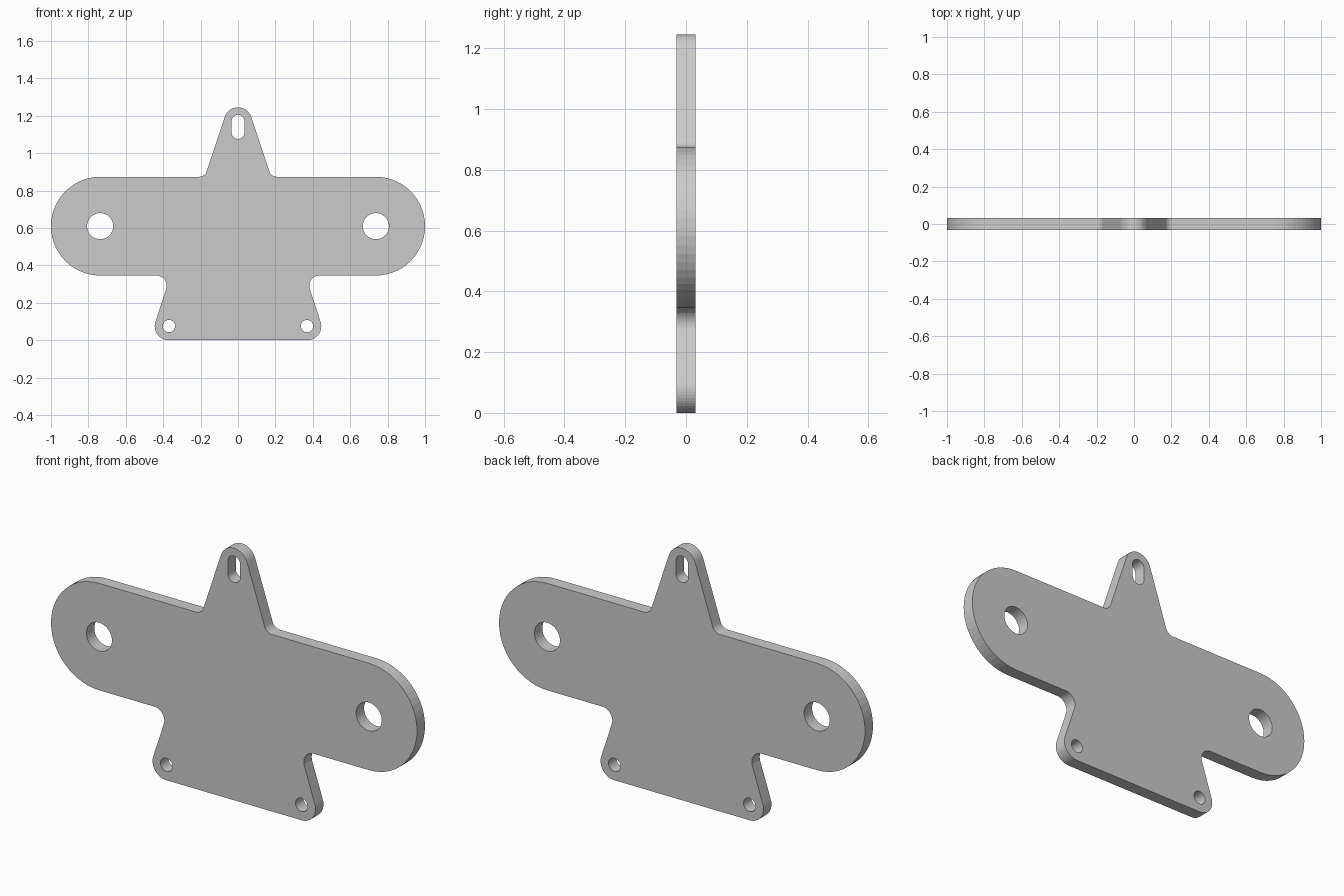
import bpy, bmesh, math
from mathutils import Vector, Matrix

if "Cube" in bpy.data.objects:
    bpy.data.objects.remove(bpy.data.objects["Cube"])

HALF_THICKNESS = 0.031


def rounded(corners, steps=14):
    """Closed outline with every corner (x, z, radius) replaced by an arc."""
    out = []
    for i, (x, z, r) in enumerate(corners):
        p = Vector((x, z))
        a = (Vector(corners[i - 1][:2]) - p).normalized()
        b = (Vector(corners[(i + 1) % len(corners)][:2]) - p).normalized()
        half = a.angle(b) / 2
        centre = p + (a + b).normalized() * r / math.sin(half)
        start = p + a * r / math.tan(half) - centre
        sweep = start.angle_signed(p + b * r / math.tan(half) - centre)
        for k in range(steps + 1):
            q = centre + Matrix.Rotation(-sweep * k / steps, 2) @ start
            if not out or (q - out[-1]).length > 1e-4:
                out.append(q)
    if (out[0] - out[-1]).length < 1e-4:
        out.pop()
    return out


def slot(x, z, hw, hh):
    """Round hole, or a slot when hh is larger than hw."""
    return rounded([(x - hw, z - hh, hw), (x + hw, z - hh, hw),
                    (x + hw, z + hh, hw), (x - hw, z + hh, hw)], 8)


# Right half of the outline, bottom to top, then mirrored
half = [(0.474, 0.0, 0.075),      # foot corner
        (0.360, 0.346, 0.055),    # inner fillet under the bar
        (1.0, 0.346, 0.2639),     # round bar end
        (1.0, 0.874, 0.2639),
        (0.177, 0.874, 0.042)]    # fillet at the tab
tip = [(0.0, 1.409, 0.075)]       # rounded tab tip
outline = half + tip + [(-x, z, r) for x, z, r in reversed(half)]

# Outline plus holes
loops = [rounded(outline), slot(0, 1.141, 0.034, 0.065)]
for s in (-1, 1):
    loops.append(slot(s * 0.737, 0.61, 0.07, 0.07))
    loops.append(slot(s * 0.369, 0.076, 0.033, 0.033))

# Filled, extruded curve turned into a mesh plate
curve = bpy.data.curves.new("plate_profile", 'CURVE')
curve.dimensions = '2D'
curve.fill_mode = 'BOTH'
curve.extrude = HALF_THICKNESS
for loop in loops:
    sp = curve.splines.new('POLY')
    sp.points.add(len(loop) - 1)
    for pt, q in zip(sp.points, loop):
        pt.co = (q.x, q.y, 0, 1)
    sp.use_cyclic_u = True
profile = bpy.data.objects.new("plate_profile", curve)
bpy.context.collection.objects.link(profile)
bpy.context.view_layer.update()
mesh = bpy.data.meshes.new_from_object(
    profile.evaluated_get(bpy.context.evaluated_depsgraph_get()))
bpy.data.objects.remove(profile)

# Weld, stand upright and settle on the ground
bm = bmesh.new()
bm.from_mesh(mesh)
bmesh.ops.remove_doubles(bm, verts=bm.verts, dist=1e-5)
bmesh.ops.rotate(bm, verts=bm.verts, matrix=Matrix.Rotation(math.pi / 2, 3, 'X'))
low = min(v.co.z for v in bm.verts)
bmesh.ops.translate(bm, verts=bm.verts, vec=(0, 0, -low))
bmesh.ops.recalc_face_normals(bm, faces=bm.faces)
bm.to_mesh(mesh)
bm.free()
for poly in mesh.polygons:
    poly.use_smooth = False
mesh.name = "mounting_plate"
plate = bpy.data.objects.new("mounting_plate", mesh)
bpy.context.collection.objects.link(plate)
